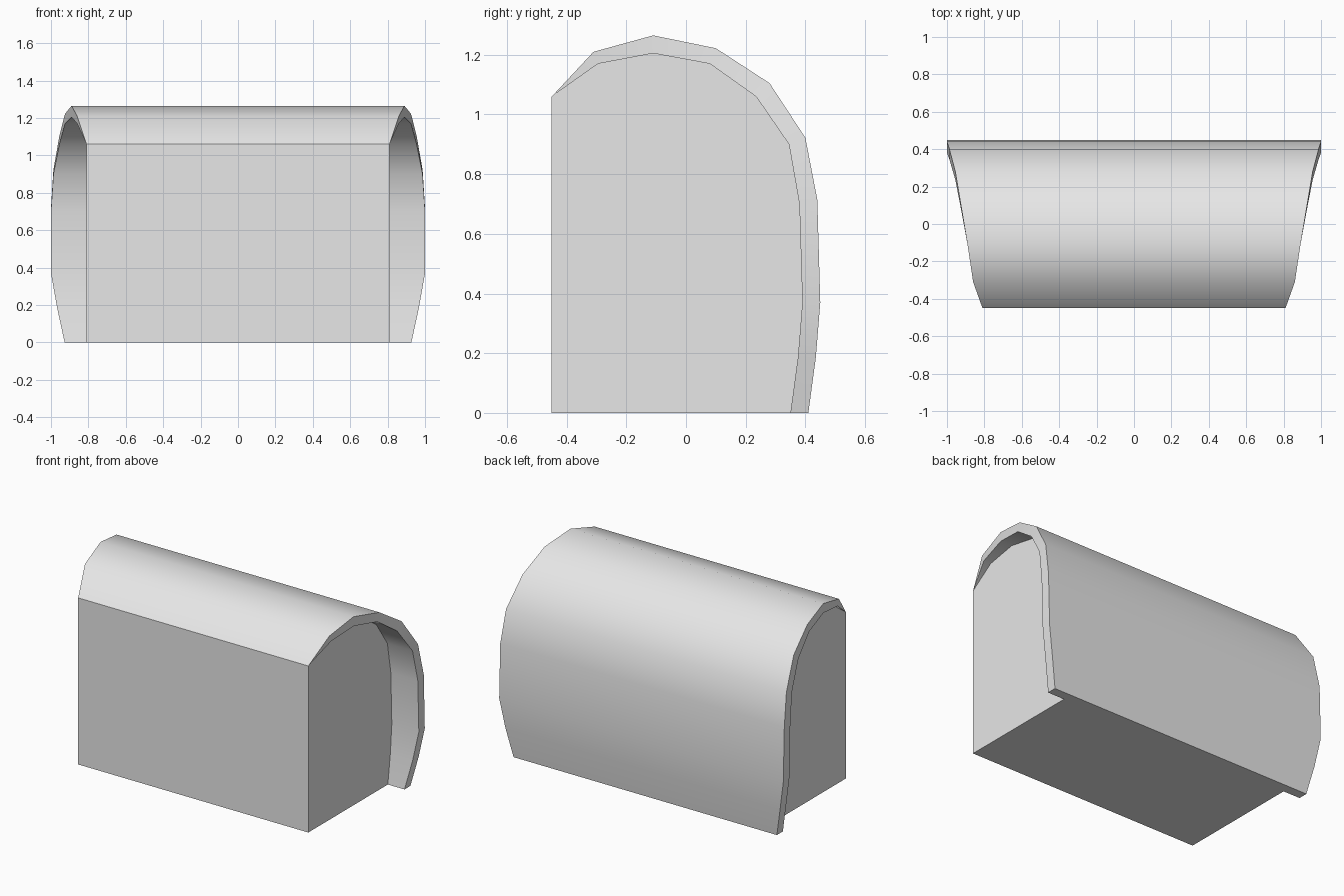
import bpy
import bmesh
import math

old = bpy.data.objects.get("Cube")
if old:
    bpy.data.objects.remove(old, do_unlink=True)

grey = bpy.data.materials.new("plain grey")
grey.use_nodes = True
colour = (0.8, 0.8, 0.8, 1)
grey.diffuse_color = colour
grey.node_tree.nodes["Principled BSDF"].inputs["Base Color"].default_value = colour

# Arch stations from front edge, over the top, down to the back foot
# half width, outer (y, z), inner (y, z)
FRONT, HALF = (-0.45, 1.06), 0.81
ARCH = [
    (0.86, (-0.31, 1.21), (-0.295, 1.17)),
    (0.89, (-0.11, 1.265), (-0.11, 1.205)),
    (0.925, (0.10, 1.222), (0.08, 1.17)),
    (0.955, (0.28, 1.105), (0.235, 1.06)),
    (0.987, (0.40, 0.922), (0.345, 0.90)),
    (1.0, (0.44, 0.715), (0.38, 0.70)),
    (1.0, (0.45, 0.37), (0.39, 0.37)),
    (0.967, (0.435, 0.185), (0.375, 0.185)),
    (0.927, (0.41, 0), (0.35, 0)),
]


def finish(bm, name):
    bmesh.ops.recalc_face_normals(bm, faces=bm.faces)
    mesh = bpy.data.meshes.new(name)
    bm.to_mesh(mesh)
    bm.free()
    mesh.materials.append(grey)
    obj = bpy.data.objects.new(name, mesh)
    bpy.context.collection.objects.link(obj)
    return obj


# Solid body: inner arch profile extruded across the width
bm = bmesh.new()
profile = [(FRONT[0], 0), FRONT] + [inner for _, _, inner in ARCH]
side = bm.faces.new([bm.verts.new((-HALF, y, z)) for y, z in profile])
ext = bmesh.ops.extrude_face_region(bm, geom=[side])
moved = [v for v in ext["geom"] if isinstance(v, bmesh.types.BMVert)]
bmesh.ops.translate(bm, verts=moved, vec=(2 * HALF, 0, 0))
finish(bm, "body")

# Curved cover: thick sheet that flares wider toward the back
bm = bmesh.new()
start = [bm.verts.new((s * HALF, *FRONT)) for s in (-1, 1)]
rows = [(*start, start[1], start[0])]
for w, outer, inner in ARCH:
    rows.append([bm.verts.new((s * w, *p))
                 for s, p in ((-1, outer), (1, outer), (1, inner), (-1, inner))])
for a, b in zip(rows, rows[1:]):
    for i in range(4):
        j = (i + 1) % 4
        ring = list(dict.fromkeys((a[i], a[j], b[j], b[i])))
        bm.faces.new(ring)
bm.faces.new(rows[-1])
cover = finish(bm, "curved_cover")

bpy.ops.object.select_all(action="DESELECT")
cover.select_set(True)
bpy.context.view_layer.objects.active = cover
bpy.ops.object.shade_smooth_by_angle(angle=math.radians(40))
